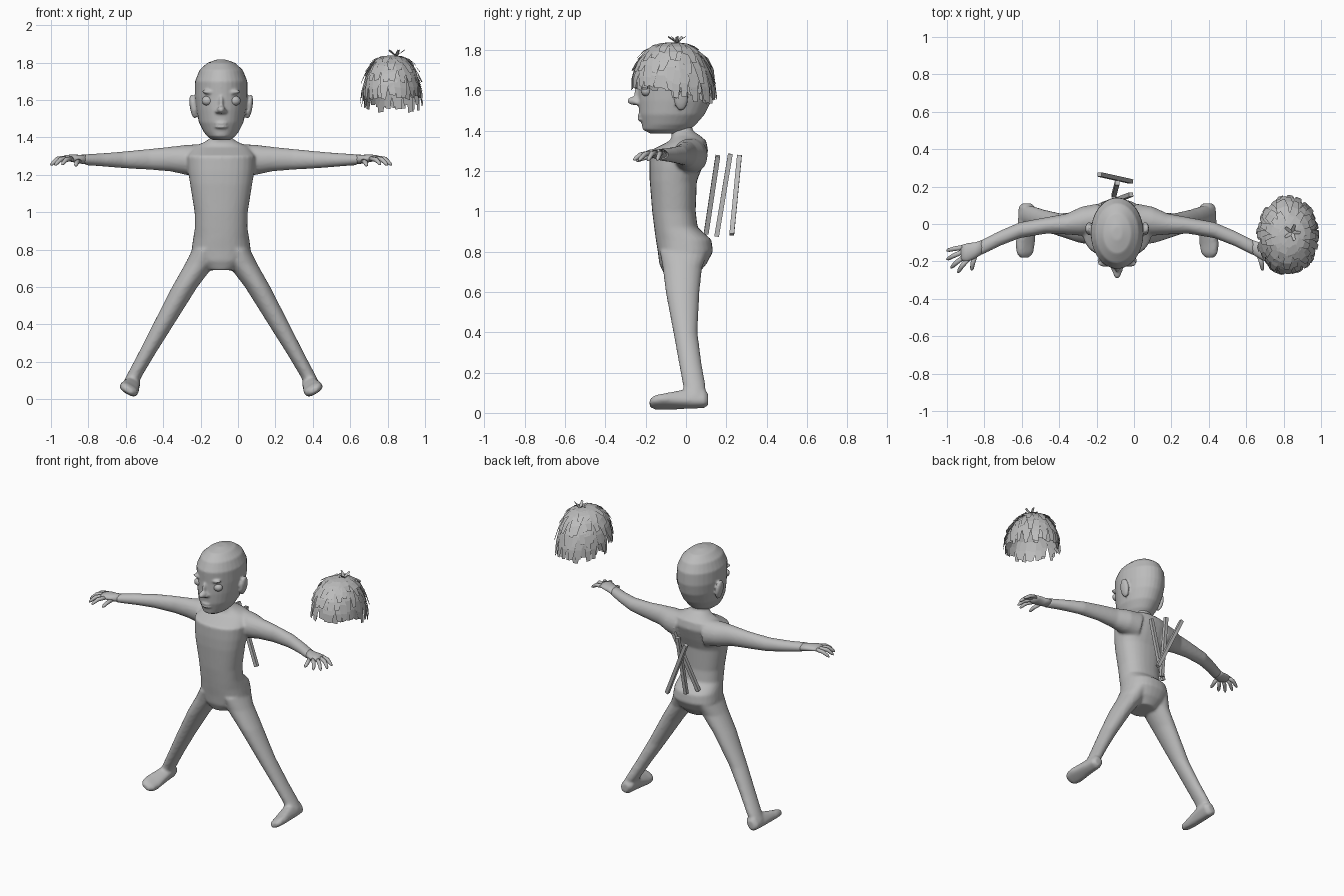
import bpy, bmesh, math, random
from mathutils import Vector as V, Matrix

if "Cube" in bpy.data.objects:
    bpy.data.objects.remove(bpy.data.objects["Cube"])

random.seed(4)
CX = -0.09  # centre line of the figure

def material(name, c):
    m = bpy.data.materials.new(name)
    m.diffuse_color = (c, c, c, 1)
    m.use_nodes = True
    m.node_tree.nodes["Principled BSDF"].inputs["Base Color"].default_value = m.diffuse_color
    return m

GREY = material("plain_grey", 0.5)

def finish(bm, name, smooth=True, recalc=True):
    if recalc:
        bmesh.ops.recalc_face_normals(bm, faces=bm.faces)
    for f in bm.faces:
        f.smooth = smooth
    me = bpy.data.meshes.new(name)
    bm.to_mesh(me)
    bm.free()
    me.materials.append(GREY)
    ob = bpy.data.objects.new(name, me)
    bpy.context.collection.objects.link(ob)
    return ob

def loft(bm, rings, u, v, n=20, p=2.0):
    """Closed tube through (centre, ru, rv) superellipse rings lying in plane u, v."""
    rows = []
    for c, ru, rv in rings:
        row = []
        for i in range(n):
            a = 2 * math.pi * i / n
            ca, sa = math.cos(a), math.sin(a)
            row.append(bm.verts.new(V(c)
                + u * ru * math.copysign(abs(ca) ** (2 / p), ca)
                + v * rv * math.copysign(abs(sa) ** (2 / p), sa)))
        rows.append(row)
    for a, b in zip(rows, rows[1:]):
        for i in range(n):
            j = (i + 1) % n
            bm.faces.new((a[i], a[j], b[j], b[i]))
    bm.faces.new(rows[0])
    bm.faces.new(rows[-1])

def blob(bm, c, r, rot=0.0):
    m = Matrix.Translation(c) @ Matrix.Rotation(rot, 4, 'Y') @ Matrix.Diagonal((*r, 1))
    bmesh.ops.create_uvsphere(bm, u_segments=16, v_segments=10, radius=1, matrix=m)

def fuse(ob, voxel, passes):
    r = ob.modifiers.new("fuse", 'REMESH')
    r.mode = 'VOXEL'
    r.voxel_size = voxel
    r.use_smooth_shade = True
    s = ob.modifiers.new("soften", 'SMOOTH')
    s.factor = 0.5
    s.iterations = passes

X, Y, Z = V((1, 0, 0)), V((0, 1, 0)), V((0, 0, 1))

# torso and neck: z, y, half width, half depth
bm = bmesh.new()
torso = [(.69, -.025, .075, .085), (.74, -.015, .13, .118), (.80, -.003, .158, .137),
         (.86, -.012, .15, .138), (.92, -.05, .14, .108), (1.0, -.06, .142, .108),
         (1.15, -.063, .166, .117), (1.22, -.05, .178, .132), (1.30, -.035, .185, .145),
         (1.35, .01, .15, .09), (1.375, 0, .09, .07), (1.40, -.022, .053, .055),
         (1.45, -.025, .05, .052)]
loft(bm, [((CX, y, z), a, b) for z, y, a, b in torso], X, Y, 28, 2.3)

# limbs: offset from centre, y, z, two radii
arm = [(.10, .03, 1.275, .08, .09), (.19, .015, 1.28, .078, .08), (.27, 0, 1.284, .056, .066),
       (.38, -.008, 1.283, .044, .056), (.52, -.033, 1.28, .043, .045),
       (.63, -.078, 1.28, .041, .036), (.73, -.128, 1.281, .041, .029)]
leg = [(.085, -.01, .80, .07, .12), (.115, -.018, .72, .08, .098), (.195, -.017, .60, .068, .084),
       (.309, -.003, .40, .056, .06), (.40, .022, .24, .046, .056),
       (.462, .042, .13, .042, .056), (.485, .042, .085, .042, .054)]
# feet: y, height above sole, half width, half height
foot = [(.11, .045, .022, .03), (.09, .05, .04, .046), (.03, .052, .043, .05),
        (-.04, .042, .048, .04), (-.11, .032, .054, .03), (-.155, .028, .048, .025),
        (-.18, .024, .027, .015)]
for s in (-1, 1):
    loft(bm, [((CX + s * o, y, z), a, b) for o, y, z, a, b in arm], Y, Z)
    loft(bm, [((CX + s * o, y, z), a, b) for o, y, z, a, b in leg], X, Y)
    t = math.radians(31)
    u, v = V((s * math.cos(t), 0, math.sin(t))), V((-s * math.sin(t), 0, math.cos(t)))
    sole = V((CX + s * .508, 0, .028))
    loft(bm, [(sole + Y * y + v * h, a, b) for y, h, a, b in foot], u, v, 20, 2.8)
fuse(finish(bm, "body"), 0.009, 5)

# hands: flat palm with four fingers and a thumb
fingers = [((.825, -.125, 1.29), (.87, -.132, 1.283), (.912, -.142, 1.255)),
           ((.825, -.148, 1.292), (.875, -.17, 1.285), (.912, -.19, 1.252)),
           ((.815, -.172, 1.29), (.858, -.205, 1.283), (.89, -.235, 1.252)),
           ((.80, -.19, 1.287), (.83, -.225, 1.28), (.852, -.26, 1.255)),
           ((.76, -.17, 1.275), (.772, -.21, 1.265), (.778, -.248, 1.25))]
palm = [(.71, -.118, 1.281, .036, .027), (.76, -.141, 1.284, .043, .023),
        (.80, -.153, 1.289, .05, .02), (.835, -.155, 1.29, .042, .014)]
for s, side in ((-1, "right"), (1, "left")):
    bm = bmesh.new()
    loft(bm, [((CX + s * o, y, z), a, b) for o, y, z, a, b in palm], Y, Z, 16)
    for pts in fingers:
        p = [V((CX + s * o, y, z)) for o, y, z in pts]
        d = (p[2] - p[0]).normalized()
        u = d.cross(Z).normalized()
        loft(bm, [(p[0], .013, .013), (p[1], .0125, .0125),
                  (p[1].lerp(p[2], .75), .01, .01), (p[2], .004, .004)], u, u.cross(d), 10)
    finish(bm, side + "_hand")

# head: z, y, half width, half depth; then nose, lips, brows and ears
bm = bmesh.new()
head = [(1.385, -.09, .045, .085), (1.405, -.098, .074, .117), (1.43, -.085, .094, .134),
        (1.48, -.07, .119, .162), (1.55, -.055, .133, .182), (1.62, -.047, .141, .189),
        (1.70, -.05, .14, .19), (1.76, -.05, .116, .16), (1.798, -.05, .075, .108),
        (1.816, -.05, .025, .035)]
loft(bm, [((CX, y, z), a, b) for z, y, a, b in head], X, Y, 32)
blob(bm, (CX, -.25, 1.548), (.023, .042, .022))
blob(bm, (CX, -.232, 1.58), (.013, .026, .045))
for z in (1.475, 1.456):
    blob(bm, (CX, -.224, z), (.034, .017, .009))
for s in (-1, 1):
    blob(bm, (CX + s * .018, -.238, 1.54), (.014, .022, .013))
    blob(bm, (CX + s * .065, -.21, 1.642), (.038, .02, .012), s * -.1)
    blob(bm, (CX + s * .15, -.025, 1.565), (.018, .036, .066), s * .15)
fuse(finish(bm, "head"), 0.007, 3)

# eyes
for s, side in ((-1, "right"), (1, "left")):
    bm = bmesh.new()
    blob(bm, (CX + s * .073, -.196, 1.596), (.031, .027, .026))
    finish(bm, side + "_eye")

# three square sticks behind the back: top end, bottom end
sticks = [((-.015, .158, 1.275), (-.165, .10, .89)),
          ((-.09, .22, 1.285), (-.108, .152, .875)),
          ((-.185, .265, 1.275), (-.015, .227, .885))]
for i, (a, b) in enumerate(sticks):
    a, b = V(a), V(b)
    d = (a - b).normalized()
    u = Y.cross(d).normalized()
    v = d.cross(u)
    bm = bmesh.new()
    r = .0165
    loft(bm, [(b, r, r), (a, r, r)], (u + v).normalized(), (u - v).normalized(), 4)
    finish(bm, "stick_%d" % (i + 1), smooth=False)

# hair piece: layered flat locks on an open dome
def dome(a, t, lift):
    th = t * math.pi / 2
    r = math.sin(min(th, math.pi / 2)) ** .9
    zb = 1.592 - .038 * math.sin(a)
    return V((.823 + (.157 * r + lift) * math.cos(a),
              -.062 + (.2 * r + lift) * math.sin(a),
              zb + (1.838 - zb) * math.cos(th) + lift * .5))

def lock(bm, a, t0, t1, w, lift):
    twist = random.uniform(-.12, .12)
    rows = []
    for k in range(4):
        f = k / 3
        t = t0 + (t1 - t0) * f
        c = dome(a + twist * f, t, lift * f)
        side = dome(a + twist * f + .05, t, lift * f) - dome(a + twist * f - .05, t, lift * f)
        side = side.normalized() * w * (.75, 1, 1, .65)[k] / 2
        tip = Z * random.uniform(-.008, .008) * f
        rows.append((bm.verts.new(c - side), bm.verts.new(c + side + tip)))
    for p, q in zip(rows, rows[1:]):
        bm.faces.new((p[0], q[0], q[1], p[1]))

bm = bmesh.new()
for t0, t1, count, w, lift in ((.45, 1.02, 30, .05, .0), (.55, 1.04, 26, .04, .012),
                               (.32, .82, 26, .042, .014), (.16, .62, 20, .042, .016),
                               (.03, .42, 13, .042, .016)):
    for i in range(count):
        a = 2 * math.pi * (i + random.uniform(-.3, .3)) / count
        lock(bm, a, t0 + random.uniform(-.03, .03), t1 + random.uniform(-.06, .05),
             w, lift * random.uniform(.5, 1.4))
# tuft on the crown
for i in range(5):
    a = i * 1.25
    d = V((math.cos(a), math.sin(a), 0))
    e = V((-d.y, d.x, 0)) * .011
    c = V((.845, -.045, 1.835))
    bm.faces.new([bm.verts.new(q) for q in (c - e, c + e, c + d * .045 + e * .6 + Z * .035,
                                            c + d * .045 - e * .6 + Z * .028)])
finish(bm, "hair_piece", smooth=False, recalc=False)
